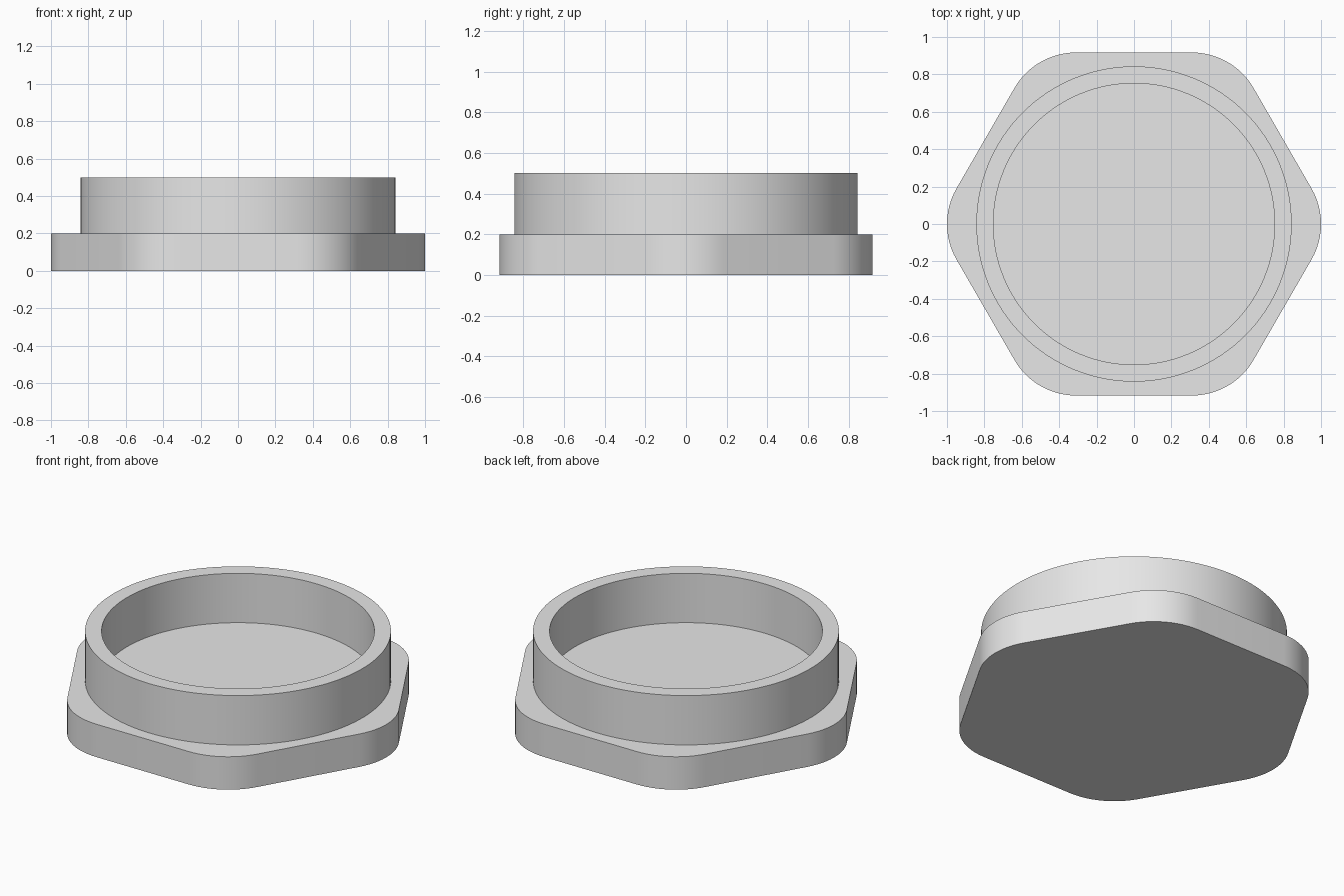
import bpy, bmesh
from math import radians, sin, cos, pi, sqrt

cube = bpy.data.objects.get("Cube")
if cube:
    bpy.data.objects.remove(cube, do_unlink=True)

FLANGE_TOP, RIM_TOP = 0.2, 0.5
APOTHEM, CORNER_RADIUS = 0.917, 0.38
OUTER, INNER = 0.843, 0.752

# Plain grey material
grey = bpy.data.materials.new("plain_grey")
grey.use_nodes = True
colour = (0.8, 0.8, 0.8, 1)
grey.diffuse_color = colour
grey.node_tree.nodes["Principled BSDF"].inputs["Base Color"].default_value = colour


def finish(bm, name):
    bmesh.ops.recalc_face_normals(bm, faces=bm.faces)
    mesh = bpy.data.meshes.new(name)
    bm.to_mesh(mesh)
    bm.free()
    mesh.materials.append(grey)
    obj = bpy.data.objects.new(name, mesh)
    bpy.context.collection.objects.link(obj)
    bpy.ops.object.select_all(action='DESELECT')
    obj.select_set(True)
    bpy.context.view_layer.objects.active = obj
    bpy.ops.object.shade_smooth_by_angle(angle=radians(30))
    return obj


# Hexagonal flange: six rounded corners, extruded upward
def hex_flange(steps=12):
    bm = bmesh.new()
    centre_dist = (APOTHEM - CORNER_RADIUS) * 2 / sqrt(3)
    verts = []
    for corner in range(6):
        a = corner * pi / 3
        for i in range(steps + 1):
            t = a - pi / 6 + i / steps * pi / 3
            verts.append(bm.verts.new((centre_dist * cos(a) + CORNER_RADIUS * cos(t),
                                       centre_dist * sin(a) + CORNER_RADIUS * sin(t), 0)))
    base = bm.faces.new(verts)
    top = bmesh.ops.extrude_face_region(bm, geom=[base], use_keep_orig=True)
    moved = [g for g in top["geom"] if isinstance(g, bmesh.types.BMVert)]
    bmesh.ops.translate(bm, verts=moved, vec=(0, 0, FLANGE_TOP))
    return finish(bm, "hex_flange")


# Raised round rim: a wall profile spun about z, open where it meets the flange
def round_rim(segments=128):
    bm = bmesh.new()
    profile = [(OUTER, FLANGE_TOP), (OUTER, RIM_TOP), (INNER, RIM_TOP), (INNER, FLANGE_TOP)]
    verts = [bm.verts.new((r, 0, z)) for r, z in profile]
    edges = [bm.edges.new(pair) for pair in zip(verts, verts[1:])]
    bmesh.ops.spin(bm, geom=verts + edges, cent=(0, 0, 0), axis=(0, 0, 1),
                   angle=2 * pi, steps=segments, use_merge=True)
    bmesh.ops.remove_doubles(bm, verts=bm.verts, dist=0.0001)
    return finish(bm, "round_rim")


hex_flange()
round_rim()
